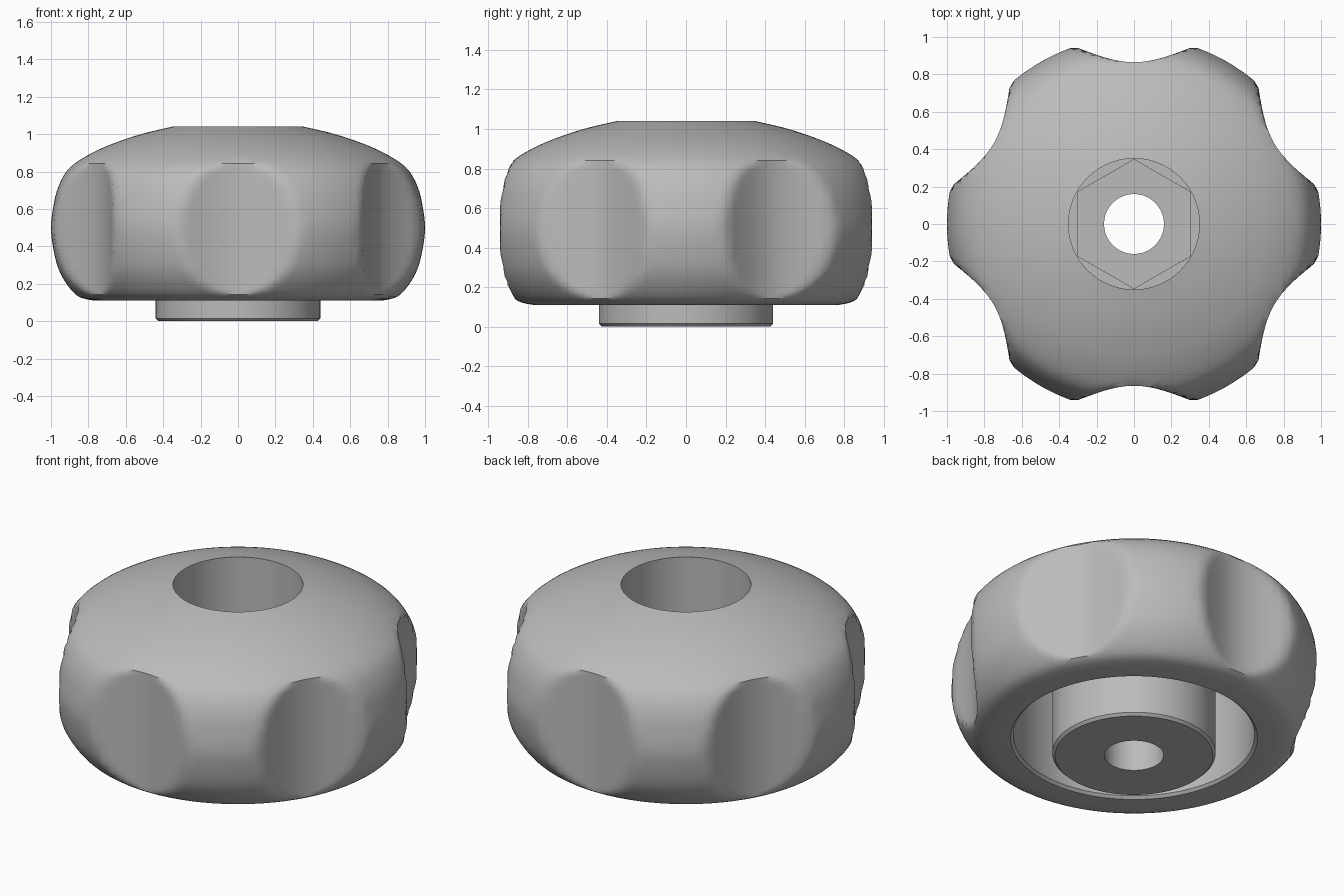
import bpy, bmesh, math
from mathutils import Vector

SEG = 144
HOLE_FLOOR, CAVITY_TOP = 0.45, 0.75

cube = bpy.data.objects.get("Cube")
if cube:
    bpy.data.objects.remove(cube)

grey = bpy.data.materials.new("grey_plastic")
grey.use_nodes = True
colour = (0.5, 0.5, 0.5, 1)
grey.diffuse_color = colour
grey.node_tree.nodes["Principled BSDF"].inputs["Base Color"].default_value = colour


def plain(r, angle):
    return r


def lobed(r, angle):
    # six finger hollows, centred between the lobes
    off = (math.degrees(angle) % 60) - 30
    return min(r, 0.865 + 0.135 * (off / 18.5) ** 2)


def hexagon(r, angle):
    # corners on the y axis, flats facing x
    off = (math.degrees(angle) + 30) % 60 - 30
    return r * math.cos(math.pi / 6) / math.cos(math.radians(off))


def smooth_path(pts, steps):
    # Catmull-Rom curve through the points
    p = [Vector(q) for q in pts]
    p = [p[0]] + p + [p[-1]]
    out = []
    for a, b, c, d in zip(p, p[1:], p[2:], p[3:]):
        for k in range(steps):
            t = k / steps
            out.append(tuple(b + (c - a) * t / 2 + (2 * a - 5 * b + 4 * c - d) * t * t / 2
                             + (3 * b - a - 3 * c + d) * t ** 3 / 2))
    return out + [pts[-1]]


def lathe(name, profile):
    bm = bmesh.new()
    rings = []
    for r, z, shape in profile:
        ring = []
        for j in range(SEG):
            a = math.tau * j / SEG
            rr = shape(r, a)
            ring.append(bm.verts.new((rr * math.cos(a), rr * math.sin(a), z)))
        rings.append(ring)
    for lo, hi in zip(rings, rings[1:]):
        for j in range(SEG):
            k = (j + 1) % SEG
            bm.faces.new((lo[j], lo[k], hi[k], hi[j]))
    mesh = bpy.data.meshes.new(name)
    bm.to_mesh(mesh)
    bm.free()
    mesh.materials.append(grey)
    ob = bpy.data.objects.new(name, mesh)
    bpy.context.collection.objects.link(ob)
    bpy.ops.object.select_all(action='DESELECT')
    ob.select_set(True)
    bpy.context.view_layer.objects.active = ob
    bpy.ops.object.shade_smooth_by_angle(angle=math.radians(35))
    return ob


# grip: underside cavity, lobed outside, crown and top hole wall
outside = smooth_path([(0.77, 0.11), (0.85, 0.13), (0.91, 0.19), (0.96, 0.28), (0.988, 0.39),
                       (1.0, 0.5), (0.988, 0.61), (0.96, 0.72), (0.9, 0.82), (0.78, 0.9),
                       (0.64, 0.96), (0.5, 1.005), (0.35, 1.04)], 4)
grip = [(0.44, CAVITY_TOP, plain), (0.65, CAVITY_TOP, plain),
        (0.65, 0.125, plain), (0.665, 0.11, plain)]
grip += [(r, z, lobed) for r, z in outside]
grip += [(0.35, HOLE_FLOOR, plain)]
lathe("lobed_grip", grip)

# hub: hexagonal nut pocket, through bore and chamfered foot
lathe("hub_sleeve", [(0.35, HOLE_FLOOR, plain), (0.345, HOLE_FLOOR, hexagon),
                     (0.345, 0.25, hexagon), (0.16, 0.25, plain), (0.16, 0, plain),
                     (0.425, 0, plain), (0.44, 0.015, plain), (0.44, CAVITY_TOP, plain)])
